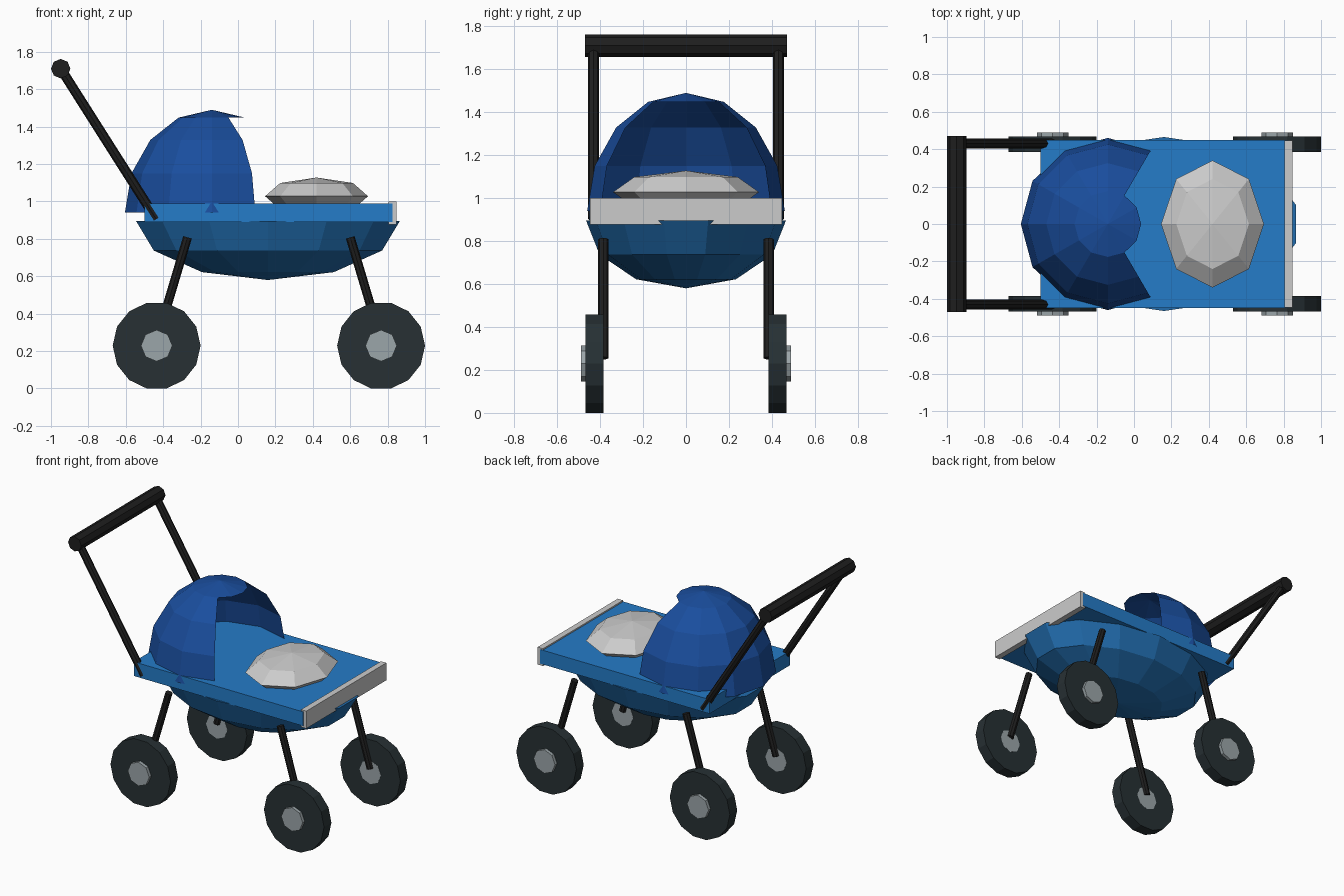
import bpy, bmesh
from math import sin, cos, pi, radians
from mathutils import Vector

if "Cube" in bpy.data.objects:
    bpy.data.objects.remove(bpy.data.objects["Cube"])


def material(name, rgb):
    m = bpy.data.materials.new(name)
    m.diffuse_color = (*rgb, 1)
    m.use_nodes = True
    m.node_tree.nodes["Principled BSDF"].inputs["Base Color"].default_value = m.diffuse_color
    return m


TRAY = material("tray_blue", (0.018, 0.20, 0.58))
BOWL = material("bowl_blue", (0.015, 0.15, 0.42))
HOOD = material("hood_blue", (0.010, 0.075, 0.34))
BLACK = material("frame_black", (0.013, 0.013, 0.013))
TYRE = material("tyre_dark", (0.02, 0.03, 0.034))
HUB = material("hub_grey", (0.33, 0.38, 0.40))


def finish(name, bm, mat=None, recalc=True):
    if recalc:
        bmesh.ops.recalc_face_normals(bm, faces=bm.faces)
    me = bpy.data.meshes.new(name)
    bm.to_mesh(me)
    bm.free()
    ob = bpy.data.objects.new(name, me)
    bpy.context.collection.objects.link(ob)
    if mat:
        me.materials.append(mat)
    return ob


def box(name, lo, hi, mat=None):
    bm = bmesh.new()
    bmesh.ops.create_cube(bm, size=1)
    for v in bm.verts:
        v.co = Vector([(a + b) / 2 + c * (b - a) for a, b, c in zip(lo, hi, v.co)])
    return finish(name, bm, mat)


def rod(name, p, q, r, n, mat, phase=0.0):
    """Prism with n sides running from p to q."""
    p, q = Vector(p), Vector(q)
    a = (q - p).normalized()
    v = Vector((1, 0, 0)) if abs(a.y) > 0.9 else Vector((0, 1, 0))
    u = v.cross(a)
    bm = bmesh.new()
    ends = [[bm.verts.new(c + r * (u * cos(t) + v * sin(t)))
             for t in (phase + 2 * pi * i / n for i in range(n))] for c in (p, q)]
    for i in range(n):
        j = (i + 1) % n
        bm.faces.new((ends[0][i], ends[0][j], ends[1][j], ends[1][i]))
    for e in ends:
        bm.faces.new(e)
    return finish(name, bm, mat)


def dome(name, centre, radii, n, step, mat=None, start=0.0, cap=True, skip=None):
    """Half ellipsoid: pole, then rings every `step` degrees down to the equator.
    A negative z radius makes a bowl; skip(ring, angle) leaves faces out."""
    bm = bmesh.new()
    c = Vector(centre)

    def point(phi, t):
        d = (sin(phi) * cos(t), sin(phi) * sin(t), cos(phi))
        return bm.verts.new(c + Vector([r * k for r, k in zip(radii, d)]))

    count = round(90 / step)
    pole = point(0, 0)
    rings = [[point(radians(step * (k + 1)), start + 2 * pi * i / n) for i in range(n)]
             for k in range(count)]
    for i in range(n):
        j = (i + 1) % n
        bm.faces.new((pole, rings[0][i], rings[0][j]))
        for k in range(1, count):
            if skip and skip(k, start + 2 * pi * (i + 0.5) / n):
                continue
            bm.faces.new((rings[k - 1][i], rings[k][i], rings[k][j], rings[k - 1][j]))
    if cap:
        bm.faces.new(rings[-1])
    else:
        loose = [v for v in bm.verts if not v.link_faces]
        bmesh.ops.delete(bm, geom=loose, context='VERTS')
    return finish(name, bm, mat, recalc=cap)


# Body: flat tray, grey front board, rounded underside
box("tray", (-0.50, -0.45, 0.89), (0.825, 0.45, 0.99), TRAY)
box("front_board", (0.805, -0.447, 0.877), (0.847, 0.447, 1.0))
dome("basket_bowl", (0.16, 0, 0.895), (0.723, 0.465, -0.315), 14, 30, BOWL, start=pi / 2)

# Open hood: the front third is missing below the top cap
dome("hood", (-0.14, 0, 0.94), (0.465, 0.46, 0.55), 12, 22.5, HOOD, cap=False,
     skip=lambda ring, t: cos(t) > 0.5)

# Cushion: squashed ball, lower half sunk in the tray
for part, h in (("cushion_top", 0.1), ("cushion_base", -0.1)):
    dome(part, (0.42, 0, 1.028), (0.275, 0.34, h), 8, 45, cap=False)
top, base = bpy.data.objects["cushion_top"], bpy.data.objects["cushion_base"]
bm = bmesh.new()
bm.from_mesh(top.data)
bm.from_mesh(base.data)
bmesh.ops.remove_doubles(bm, verts=bm.verts, dist=0.001)
for ob in (top, base):
    bpy.data.objects.remove(ob)
finish("cushion", bm)

# Push handle
rod("handle_grip", (-0.948, -0.47, 1.71), (-0.948, 0.47, 1.71), 0.052, 8, BLACK)

for side, s in (("right", -1), ("left", 1)):
    rod(f"{side}_handle_bar", (-0.437, s * 0.43, 0.905), (-0.948, s * 0.43, 1.71),
        0.026, 8, BLACK)
    # Legs and wheels
    for end, x, xt in (("rear", -0.435, -0.27), ("front", 0.765, 0.60)):
        rod(f"{end}_{side}_leg", (x, s * 0.385, 0.255), (xt, s * 0.385, 0.808),
            0.024, 8, BLACK)
        rod(f"{end}_{side}_wheel", (x, s * 0.385, 0.229), (x, s * 0.467, 0.229),
            0.235, 14, TYRE, phase=pi / 2)
        rod(f"{end}_{side}_hub", (x, s * 0.384, 0.229), (x, s * 0.49, 0.229),
            0.084, 8, HUB)
